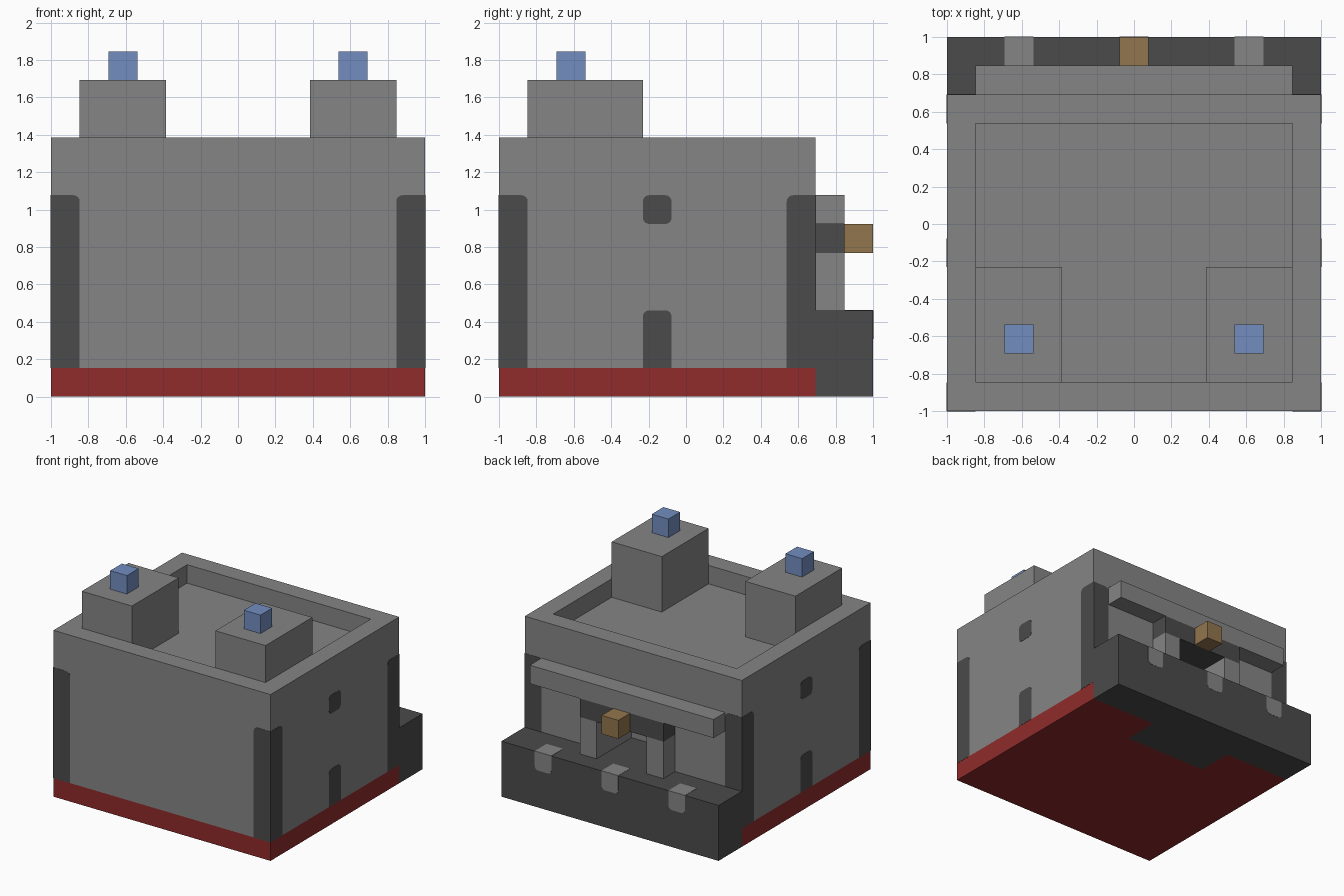
import bpy, bmesh, math
from mathutils import Vector

if "Cube" in bpy.data.objects:
    bpy.data.objects.remove(bpy.data.objects["Cube"], do_unlink=True)

U = 2 / 13      # one block
SKIN = 0.012    # thickness of painted plates, in blocks


def material(name, rgb):
    m = bpy.data.materials.new(name)
    m.use_nodes = True
    m.diffuse_color = (*rgb, 1)
    m.node_tree.nodes["Principled BSDF"].inputs["Base Color"].default_value = (*rgb, 1)
    return m


stone = material("grey stone", (0.235, 0.235, 0.235))
dark = material("dark stone", (0.07, 0.07, 0.07))
red = material("red footing", (0.28, 0.024, 0.024))
blue = material("blue lamp", (0.17, 0.27, 0.53))
wood = material("brown wood", (0.29, 0.18, 0.075))


# Extrude a flat outline along an axis; lengths in blocks, x and y centred
def prism(name, outline, axis, lo, hi, mat):
    bm = bmesh.new()
    place = {"x": lambda a, b, t: (t, a, b),
             "y": lambda a, b, t: (a, t, b),
             "z": lambda a, b, t: (a, b, t)}[axis]
    rings = [[bm.verts.new(Vector(place(a, b, t)) * U) for a, b in outline] for t in (lo, hi)]
    bm.faces.new(rings[0])
    bm.faces.new(rings[1])
    n = len(outline)
    for i in range(n):
        j = (i + 1) % n
        bm.faces.new((rings[0][i], rings[0][j], rings[1][j], rings[1][i]))
    bmesh.ops.recalc_face_normals(bm, faces=bm.faces)
    mesh = bpy.data.meshes.new(name)
    bm.to_mesh(mesh)
    bm.free()
    mesh.materials.append(mat)
    obj = bpy.data.objects.new(name, mesh)
    bpy.context.collection.objects.link(obj)
    return obj


# Rectangle whose listed corners (0 = low low, then counter-clockwise) are rounded
def rect(a0, a1, b0, b1, rounded=(), r=0.22):
    points = []
    corners = [(a0, b0, 1, 1), (a1, b0, -1, 1), (a1, b1, -1, -1), (a0, b1, 1, -1)]
    for i, (a, b, da, db) in enumerate(corners):
        if i not in rounded:
            points.append((a, b))
            continue
        for k in range(5):
            ang = math.pi + i * math.pi / 2 + k * math.pi / 8
            points.append((a + da * r + r * math.cos(ang), b + db * r + r * math.sin(ang)))
    return points


def box(name, x0, x1, y0, y1, z0, z1, mat):
    return prism(name, rect(x0, x1, y0, y1), "z", z0, z1, mat)


def carve(obj, cutter):
    mod = obj.modifiers.new("carve", "BOOLEAN")
    mod.operation = "DIFFERENCE"
    mod.solver = "EXACT"
    mod.object = cutter
    bpy.context.view_layer.update()
    mesh = bpy.data.meshes.new_from_object(obj.evaluated_get(bpy.context.evaluated_depsgraph_get()))
    obj.modifiers.clear()
    obj.data = mesh
    bpy.data.objects.remove(cutter, do_unlink=True)


H = 6.5         # half width
WALL = 4.5      # back wall plane

# Red footing, notched for the doorway
prism("footing", [(-H, -H), (H, -H), (H, WALL), (2.5, WALL), (2.5, 2.5),
                  (-2.5, 2.5), (-2.5, WALL), (-H, WALL)], "z", 0, 1, red)

# Main block with sunken roof and door alcove
body = box("walls", -H, H, -H, WALL, 1, 9, stone)
carve(body, box("roof_cutter", -5.5, 5.5, -5.5, 3.5, 8, 10, stone))
carve(body, prism("door_cutter", [(-2.5, 0.5), (2.5, 0.5), (2.5, 3), (1.5, 3),
                                  (1.5, 6), (-1.5, 6), (-1.5, 3), (-2.5, 3)], "y", 2.5, 6, stone))

# Back terrace running into the doorway
prism("terrace", [(-2.5, 2.5), (2.5, 2.5), (2.5, WALL), (H, WALL), (H, H),
                  (-H, H), (-H, WALL), (-2.5, WALL)], "z", 0, 3, dark)

# Doorway parts
prism("door_header", [(-1.5, 2.5), (1.5, 2.5), (1.5, WALL), (2.5, WALL), (2.5, 5.5),
                      (-2.5, 5.5), (-2.5, WALL), (-1.5, WALL)], "z", 5, 6, dark)
box("lintel", -5.5, 5.5, WALL, 5.5, 6, 7, stone)
box("door_sign_block", -0.5, 0.5, 5.5, H, 5, 6, wood)

# Pale blocks set in the terrace edge
for label, x in (("right", -4), ("middle", 0), ("left", 4)):
    prism(f"terrace_inlay_top_{label}", rect(x - 0.5, x + 0.5, 5.5, H), "z", 3, 3 + SKIN, stone)
    prism(f"terrace_inlay_face_{label}", rect(x - 0.5, x + 0.5, 2, 3, (0, 1)), "y", H, H + SKIN, stone)

# Mirrored parts
for s, label in ((1, "left"), (-1, "right")):
    def span(a, b):
        return sorted((s * a, s * b))

    box(f"door_post_{label}", *span(1.5, 2.5), WALL, 5.5, 3, 5, stone)
    box(f"turret_{label}", *span(2.5, 5.5), -5.5, -1.5, 8, 11, stone)
    box(f"lamp_{label}", *span(3.5, 4.5), -4.5, -3.5, 11, 12, blue)

    # Dark corner columns on front and back
    inner = (3,) if s > 0 else (2,)
    prism(f"front_column_{label}", rect(*span(5.5, H), 1, 7, inner), "y", -H - SKIN, -H, dark)
    prism(f"back_column_{label}", rect(*span(5.5, H), 3, 7, inner), "y", WALL, WALL + SKIN, dark)

    # Dark columns and slots on the sides
    side = span(H, H + SKIN)
    prism(f"side_front_column_{label}", rect(-H, -5.5, 1, 7, (2,)), "x", *side, dark)
    prism(f"side_back_column_{label}", rect(3.5, WALL, 1, 7, (3,)), "x", *side, dark)
    prism(f"side_low_slot_{label}", rect(-1.5, -0.5, 1, 3, (2, 3)), "x", *side, dark)
    prism(f"side_high_slot_{label}", rect(-1.5, -0.5, 6, 7, (0, 1, 2, 3)), "x", *side, dark)
